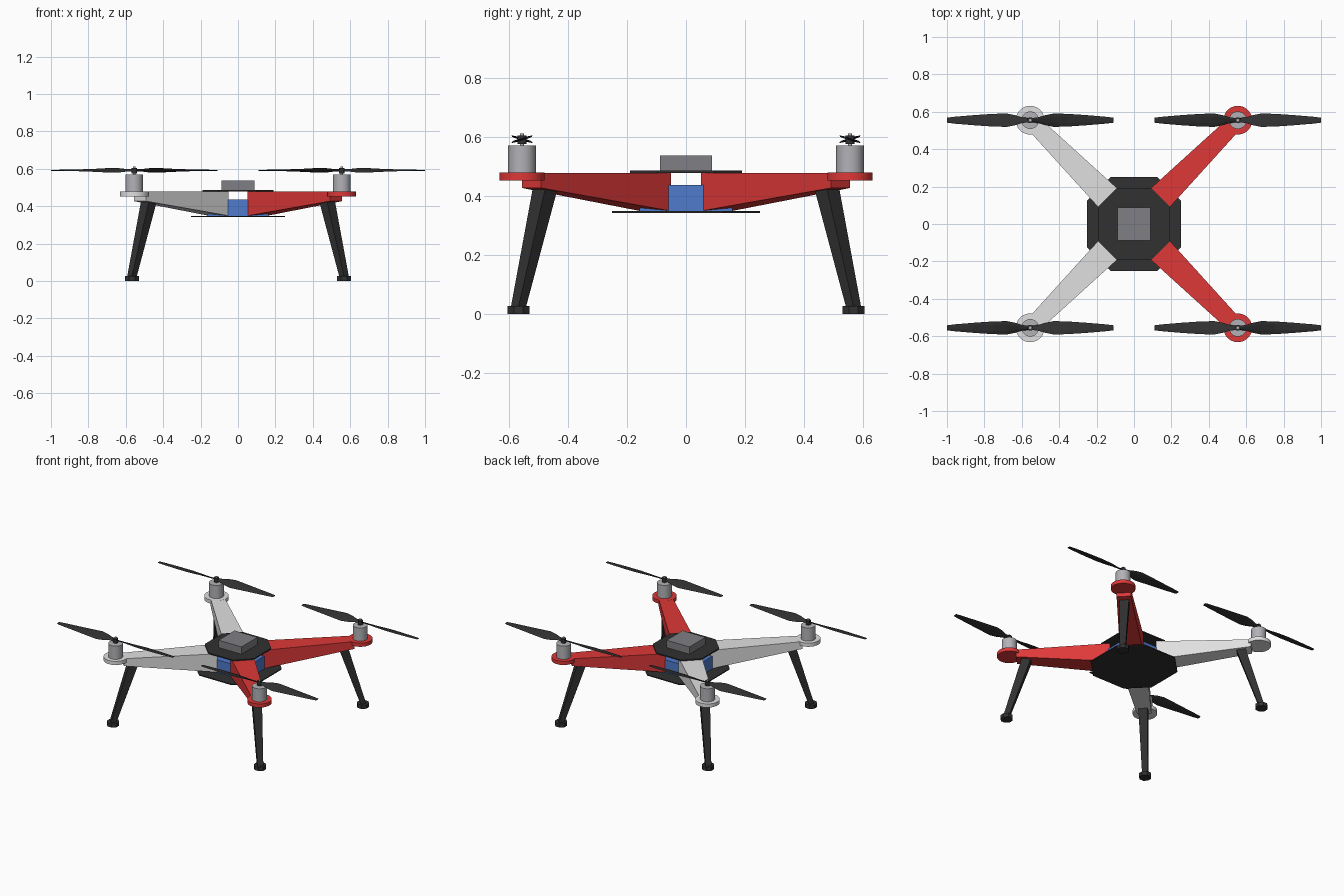
import bpy, bmesh, math
from mathutils import Vector, Matrix

if "Cube" in bpy.data.objects:
    bpy.data.objects.remove(bpy.data.objects["Cube"])


def material(name, rgb):
    m = bpy.data.materials.new(name)
    lin = [((c + 0.055) / 1.055) ** 2.4 if c > 0.04 else c / 12.92 for c in rgb]
    m.diffuse_color = (*lin, 1)
    m.use_nodes = True
    m.node_tree.nodes["Principled BSDF"].inputs["Base Color"].default_value = m.diffuse_color
    return m


RED = material("red", (0.87, 0.22, 0.22))
WHITE = material("pale grey", (0.88, 0.88, 0.88))
BLACK = material("black", (0.19, 0.19, 0.19))
BATTERY = material("battery grey", (0.50, 0.50, 0.52))
METAL = material("metal grey", (0.70, 0.70, 0.72))
BLUE = material("blue", (0.31, 0.48, 0.80))


def finish(name, bm, mat, smooth=False):
    bmesh.ops.recalc_face_normals(bm, faces=bm.faces)
    me = bpy.data.meshes.new(name)
    for f in bm.faces:
        f.smooth = smooth
    bm.to_mesh(me)
    bm.free()
    if smooth:
        me.set_sharp_from_angle(angle=math.radians(35))
    me.materials.append(mat)
    ob = bpy.data.objects.new(name, me)
    bpy.context.collection.objects.link(ob)
    return ob


def loft(name, rings, mat, smooth=False):
    """Join equal-sized closed sections and cap both ends."""
    bm = bmesh.new()
    loops = [[bm.verts.new(p) for p in ring] for ring in rings]
    n = len(loops[0])
    for a, b in zip(loops, loops[1:]):
        for i in range(n):
            j = (i + 1) % n
            bm.faces.new((a[i], a[j], b[j], b[i]))
    bm.faces.new(loops[0][::-1])
    bm.faces.new(loops[-1])
    return finish(name, bm, mat, smooth)


def box(name, hx, hy, z0, z1, mat):
    sq = [(-hx, -hy), (hx, -hy), (hx, hy), (-hx, hy)]
    return loft(name, [[(x, y, z) for x, y in sq] for z in (z0, z1)], mat)


def plate(name, half, flat, z0, z1, mat):
    oct_ = [(half, -flat), (half, flat), (flat, half), (-flat, half),
            (-half, flat), (-half, -flat), (-flat, -half), (flat, -half)]
    return loft(name, [[(x, y, z) for x, y in oct_] for z in (z0, z1)], mat)


def cylinder(name, x, y, r, z0, z1, mat, sides=32, smooth=True):
    a = [math.tau * (i + 0.5) / sides for i in range(sides)]
    return loft(name, [[(x + r * math.cos(t), y + r * math.sin(t), z) for t in a]
                       for z in (z0, z1)], mat, smooth)


# central body
plate("bottom_plate", 0.25, 0.125, 0.342, 0.349, BLACK)
plate("top_plate", 0.19, 0.095, 0.478, 0.486, BLACK)
box("electronics_box", 0.163, 0.157, 0.349, 0.437, BLUE)
box("battery", 0.088, 0.088, 0.486, 0.537, BATTERY)

MOTOR = 0.555
# blade stations: radius, chord, pitch in degrees
STATIONS = [(0.0, 0.024, 24), (0.04, 0.032, 24), (0.08, 0.058, 23), (0.125, 0.076, 20),
            (0.2, 0.070, 14), (0.3, 0.055, 10), (0.4, 0.038, 7), (0.445, 0.027, 5)]


def blade(name, x, y, side, hand):
    rings = []
    for r, c, pitch in STATIONS:
        t = 0.007 - 0.008 * r
        section = [(-c / 2, 0), (-c / 5, -t / 2), (c / 4, -t / 2),
                   (c / 2, 0), (c / 4, t / 2), (-c / 5, t / 2)]
        rot = Matrix.Rotation(math.radians(pitch) * hand * side, 3, 'X')
        rings.append([rot @ Vector((0, v, w)) + Vector((x + side * r, y, 0.592))
                      for v, w in section])
    loft(name, rings, BLACK)


for sx, sy in ((-1, -1), (1, -1), (1, 1), (-1, 1)):
    paint = RED if sx > 0 else WHITE
    tag = ("front" if sy < 0 else "back") + ("_right" if sx > 0 else "_left")
    out = Vector((sx, sy, 0)).normalized()
    across = Vector((-out.y, out.x, 0))
    up = Vector((0, 0, 1))

    # tapered arm, deeper at the body
    rings = []
    for d, w, z0 in ((0.145, 0.074, 0.349), (0.74, 0.045, 0.427)):
        rings.append([out * d + across * s * w + up * z
                      for s, z in ((-1, z0), (1, z0), (1, 0.478), (-1, 0.478))])
    loft("arm_" + tag, rings, paint)

    # splayed leg and foot
    rings = []
    for p, h, z in ((0.568, 0.018, 0.02), (0.475, 0.030, 0.432)):
        c = Vector((sx * p, sy * p, z))
        rings.append([c + out * a * h + across * b * h
                      for a, b in ((-1, -1), (1, -1), (1, 1), (-1, 1))])
    loft("leg_" + tag, rings, BLACK)
    cylinder("foot_" + tag, sx * 0.567, sy * 0.567, 0.040, 0, 0.027, BLACK, 8, False)

    # motor mount, motor, shaft
    x, y = sx * MOTOR, sy * MOTOR
    cylinder("motor_mount_" + tag, x, y, 0.077, 0.453, 0.4785, paint)
    cylinder("motor_" + tag, x, y, 0.047, 0.478, 0.57, METAL)
    cylinder("shaft_" + tag, x, y, 0.007, 0.57, 0.612, METAL, 12)

    # propeller, spin direction alternates between neighbours
    cylinder("propeller_hub_" + tag, x, y, 0.016, 0.575, 0.604, BLACK, 16)
    hand = -1 if sx == sy else 1
    for side in (-1, 1):
        blade("propeller_blade_%s_%s" % (tag, "a" if side < 0 else "b"), x, y, side, hand)
